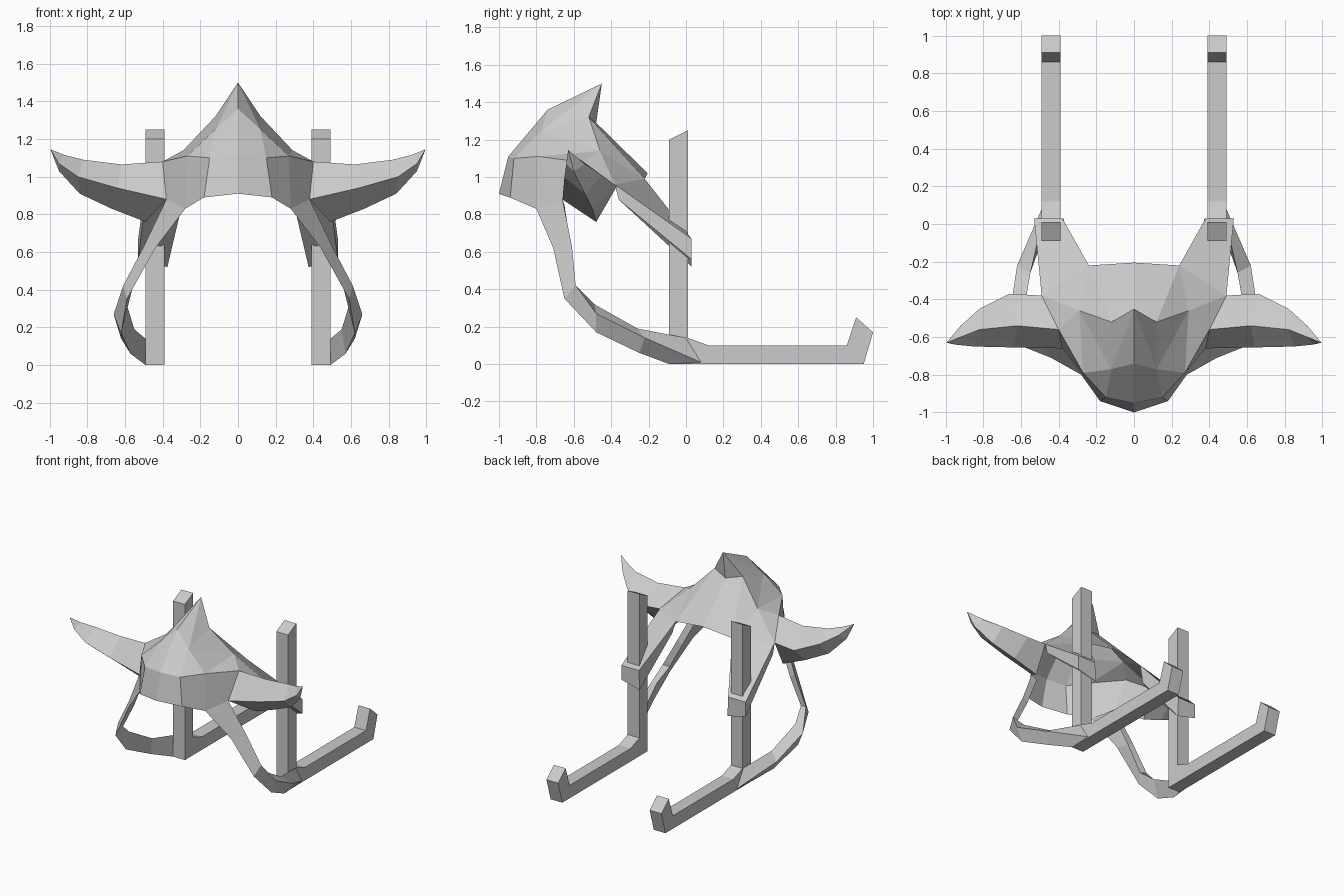
import bpy, bmesh


def finish(name, bm, fix_normals=True):
    if fix_normals:
        bmesh.ops.recalc_face_normals(bm, faces=bm.faces)
    me = bpy.data.meshes.new(name)
    bm.to_mesh(me)
    bm.free()
    ob = bpy.data.objects.new(name, me)
    bpy.context.collection.objects.link(ob)
    m = ob.modifiers.new("mirror", 'MIRROR')
    m.use_clip = True
    m.merge_threshold = 0.001
    return ob


def patch(name, verts, faces):
    bm = bmesh.new()
    vs = [bm.verts.new(v) for v in verts]
    for f in faces:
        bm.faces.new([vs[i] for i in f])
    return finish(name, bm)


def loft(name, rings, tip=None):
    """Bridge rings of equal count, optionally closing to a point."""
    bm = bmesh.new()
    rs = [[bm.verts.new(p) for p in r] for r in rings]
    n = len(rs[0])
    for a, b in zip(rs, rs[1:]):
        for i in range(n):
            j = (i + 1) % n
            bm.faces.new((a[i], a[j], b[j], b[i]))
    bm.faces.new(rs[0])
    if tip:
        t = bm.verts.new(tip)
        for i in range(n):
            bm.faces.new((rs[-1][i], rs[-1][(i + 1) % n], t))
    else:
        bm.faces.new(rs[-1])
    return finish(name, bm)


# Upright posts with forward rails and upturned hooks
side = [(-.09, 0), (.95, 0), (1.0, .17), (.91, .25), (.86, .10),
        (.12, .10), (.01, .14), (.01, 1.25), (-.09, 1.20)]
loft("hook_rail", [[(x, y, z) for y, z in side] for x in (.39, .49)])

# Peaked hood: open faceted shell, half then mirrored
hood = [
    (0, -.45, 1.50), (0, -.74, 1.36), (0, -.95, 1.11), (0, -1.0, .91),
    (.12, -.52, 1.32), (.12, -.77, 1.25), (.15, -.92, 1.10), (.18, -.94, .89),
    (.29, -.46, 1.14), (.27, -.79, 1.11), (.28, -.80, .83),
    (.40, -.56, 1.08), (.38, -.66, .88),
    (0, -.48, 1.29), (0, -.205, 1.02), (.24, -.22, .99), (.49, -.38, .96)]
patch("hood", hood, [
    (0, 1, 5), (0, 5, 4), (1, 2, 6, 5), (2, 3, 7, 6),
    (4, 5, 8), (5, 6, 9), (5, 9, 8), (6, 7, 10, 9),
    (9, 10, 12, 11), (9, 11, 8), (0, 4, 13),
    (13, 4, 15, 14), (4, 8, 15), (8, 11, 16), (8, 16, 15)])

# Arms from the hood back to the posts
loft("hood_arm", [
    [(.24, -.22, .99), (.49, -.38, .96), (.49, -.36, .88), (.29, -.25, .88)],
    [(.38, .03, .67), (.53, .03, .67), (.53, .03, .56), (.375, .03, .52)]])

# Side horns: four-sided, swept up to a point
loft("horn", [
    [(.40, -.56, 1.08), (.38, -.66, .88), (.49, -.48, .76), (.49, -.38, .96)],
    [(.62, -.54, 1.065), (.64, -.655, .94), (.67, -.50, .83), (.66, -.37, .95)],
    [(.82, -.56, 1.09), (.85, -.65, 1.0), (.84, -.54, .91), (.82, -.45, 1.01)],
    [(.92, -.60, 1.115), (.95, -.64, 1.07), (.95, -.60, 1.03), (.92, -.54, 1.07)]],
    tip=(.995, -.63, 1.145))

# Curved lower struts from the hood rim to the post feet
loft("lower_strut", [
    [(.28, -.80, .83), (.38, -.66, .88), (.34, -.65, .85)],
    [(.44, -.71, .62), (.50, -.61, .63), (.46, -.61, .60)],
    [(.59, -.65, .35), (.61, -.59, .42), (.56, -.60, .41)],
    [(.62, -.48, .17), (.66, -.48, .27), (.59, -.49, .32)],
    [(.57, -.25, .06), (.62, -.22, .14), (.55, -.26, .19)],
    [(.49, -.09, 0), (.49, .08, .01), (.49, 0, .14)]])
